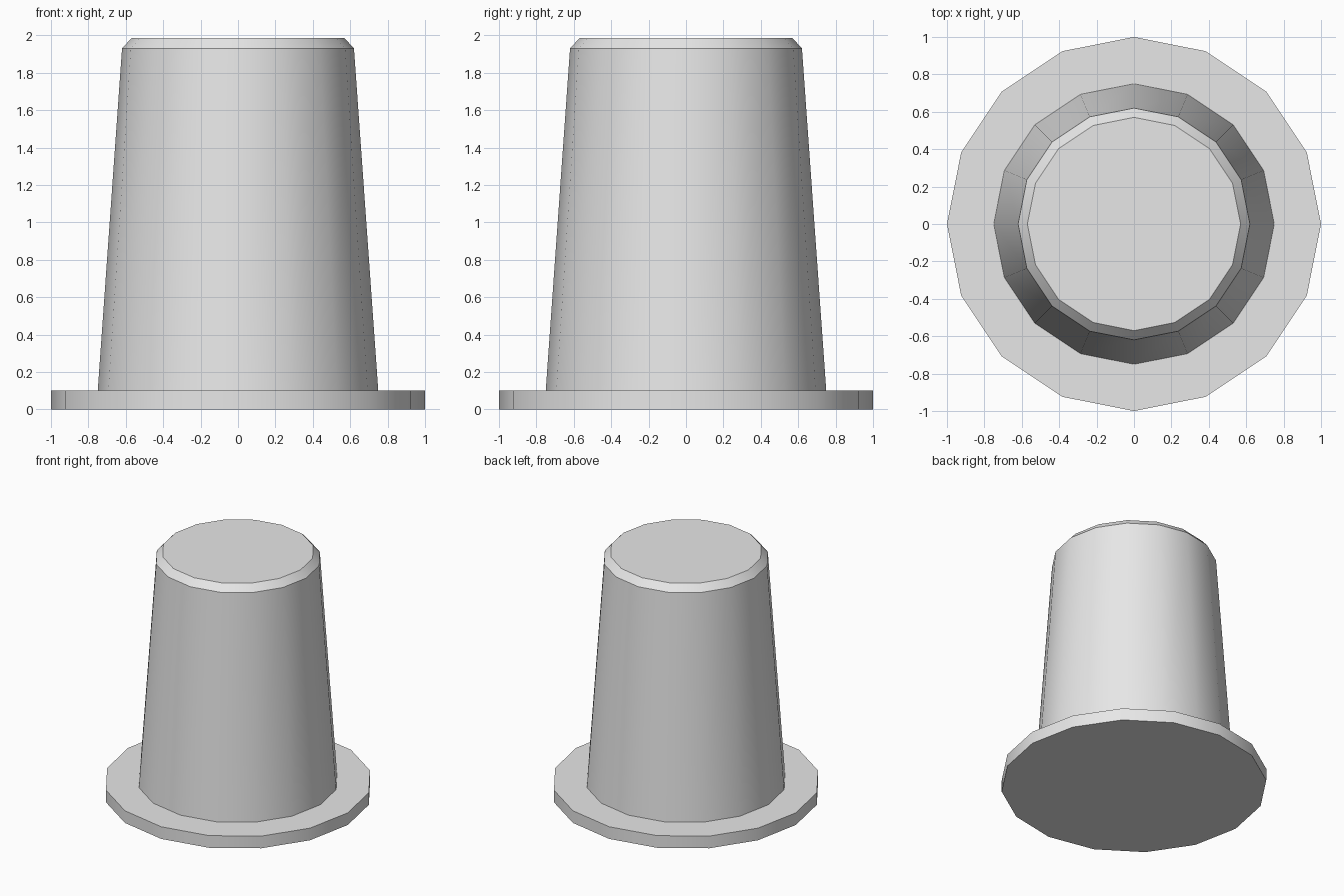
import bpy
import bmesh
from math import cos, sin, pi, radians

SIDES = 16

cube = bpy.data.objects.get("Cube")
if cube:
    bpy.data.objects.remove(cube, do_unlink=True)

grey = bpy.data.materials.new("plain_grey")
grey.use_nodes = True
grey.diffuse_color = (0.8, 0.8, 0.8, 1)
grey.node_tree.nodes["Principled BSDF"].inputs["Base Color"].default_value = (0.8, 0.8, 0.8, 1)


def turned_part(name, profile, cap_bottom=False, cap_top=False):
    """Revolve (radius, height) points, listed bottom to top, around z."""
    bm = bmesh.new()
    rings = []
    for radius, z in profile:
        angles = [2 * pi * i / SIDES for i in range(SIDES)]
        rings.append([bm.verts.new((radius * cos(a), radius * sin(a), z)) for a in angles])
    for low, high in zip(rings, rings[1:]):
        for i in range(SIDES):
            j = (i + 1) % SIDES
            bm.faces.new((low[i], low[j], high[j], high[i]))
    if cap_bottom:
        bm.faces.new(rings[0][::-1])
    if cap_top:
        bm.faces.new(rings[-1])

    mesh = bpy.data.meshes.new(name)
    bm.to_mesh(mesh)
    bm.free()
    mesh.materials.append(grey)
    obj = bpy.data.objects.new(name, mesh)
    bpy.context.collection.objects.link(obj)

    # Smooth round the sides, crisp at the rims
    bpy.ops.object.select_all(action="DESELECT")
    obj.select_set(True)
    bpy.context.view_layer.objects.active = obj
    bpy.ops.object.shade_smooth_by_angle(angle=radians(30))
    return obj


# Flat base flange, open where the body stands on it
turned_part("base_flange", [(1, 0), (1, 0.1), (0.75, 0.1)], cap_bottom=True)

# Tapered body with a chamfered, closed top
turned_part("tapered_body", [(0.75, 0.1), (0.62, 1.93), (0.57, 1.985)], cap_top=True)
